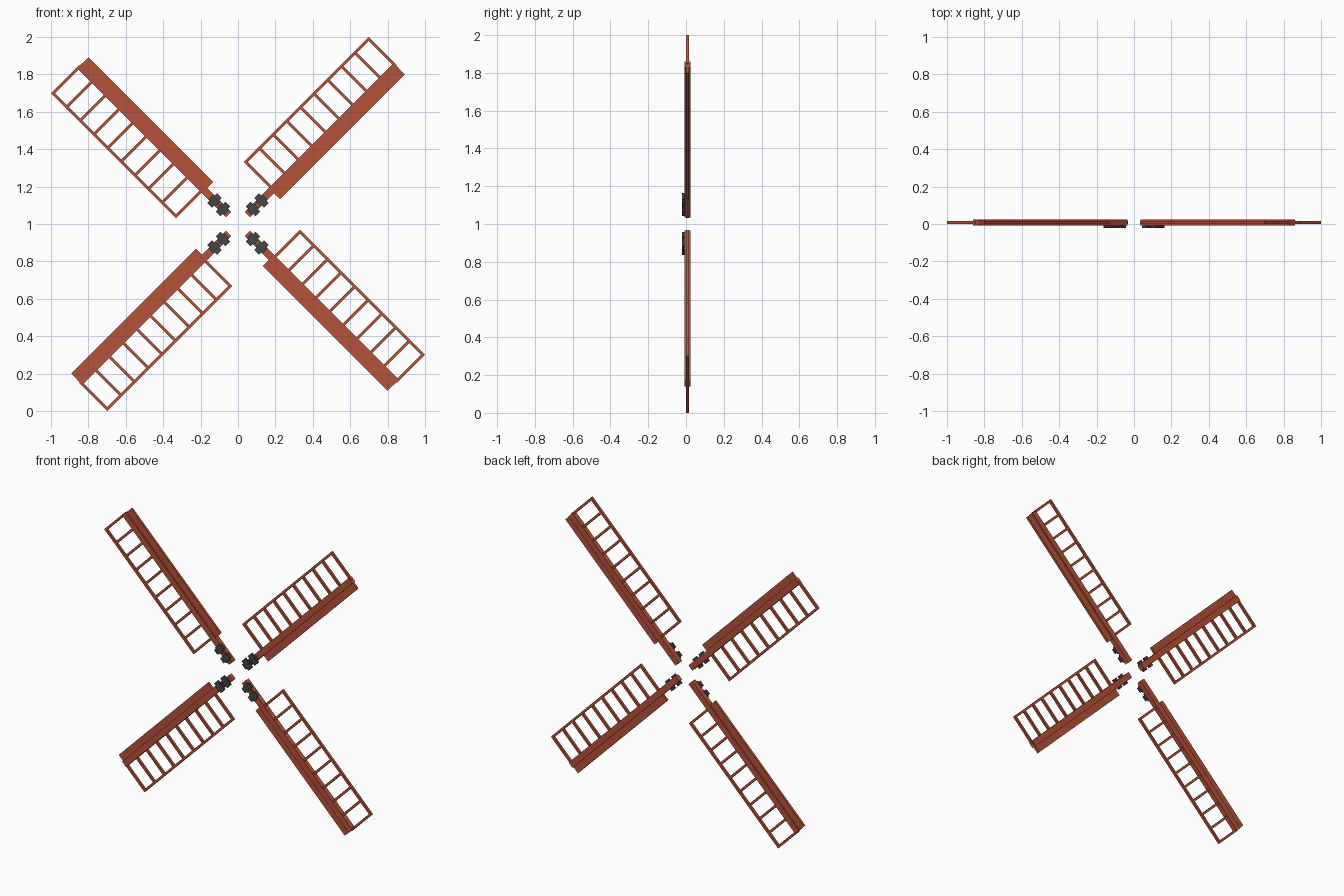
import bpy, bmesh, math
from mathutils import Matrix

if "Cube" in bpy.data.objects:
    bpy.data.objects.remove(bpy.data.objects["Cube"])

def material(name, col):
    m = bpy.data.materials.new(name)
    m.diffuse_color = (*col, 1)
    m.use_nodes = True
    m.node_tree.nodes["Principled BSDF"].inputs["Base Color"].default_value = m.diffuse_color
    return m

RED = material("red_wood", (0.47, 0.085, 0.042))
DARK = material("dark_iron", (0.06, 0.06, 0.065))

def box(bm, u0, u1, y0, y1, v0, v1):
    size = Matrix.Diagonal((u1 - u0, y1 - y0, v1 - v0, 1))
    mid = Matrix.Translation(((u0 + u1) / 2, (y0 + y1) / 2, (v0 + v1) / 2))
    bmesh.ops.create_cube(bm, size=1, matrix=mid @ size)

def finish(bm, name, mat, turn):
    # local x runs along the sail, local z across it
    bm.transform(Matrix.Translation((0, 0, 1)) @ Matrix.Rotation(-turn, 4, 'Y'))
    me = bpy.data.meshes.new(name)
    bm.to_mesh(me)
    bm.free()
    me.materials.append(mat)
    bpy.context.collection.objects.link(bpy.data.objects.new(name, me))

U0, U1, V1, W, CELLS = 0.257, 1.201, 0.213, 0.015, 9
Y0, Y1 = -0.001, 0.015

for i in range(4):
    turn = math.radians(45 + 90 * i)

    # square beam
    bm = bmesh.new()
    box(bm, 0.07, 1.197, -0.009, 0.024, -0.02, 0.02)
    finish(bm, f"sail_beam_{i}", RED, turn)

    # flat leading board
    bm = bmesh.new()
    box(bm, 0.252, 1.195, Y0, Y1, -0.066, 0.0)
    finish(bm, f"leading_board_{i}", RED, turn)

    # ladder lattice: rungs and the outer rail
    bm = bmesh.new()
    for k in range(CELLS + 1):
        u = U0 + (U1 - W - U0) * k / CELLS
        box(bm, u, u + W, Y0, Y1, 0.0, V1 - W)
    box(bm, U0, U1, Y0, Y1, V1 - W, V1)
    finish(bm, f"sail_lattice_{i}", RED, turn)

    # two iron clamps on the front of the beam root: strap plus wider middle plate
    bm = bmesh.new()
    for u in (0.113, 0.178):
        box(bm, u - 0.018, u + 0.018, -0.022, -0.007, -0.036, 0.036)
        box(bm, u - 0.027, u + 0.027, -0.020, -0.007, -0.018, 0.018)
    finish(bm, f"beam_clamps_{i}", DARK, turn)
